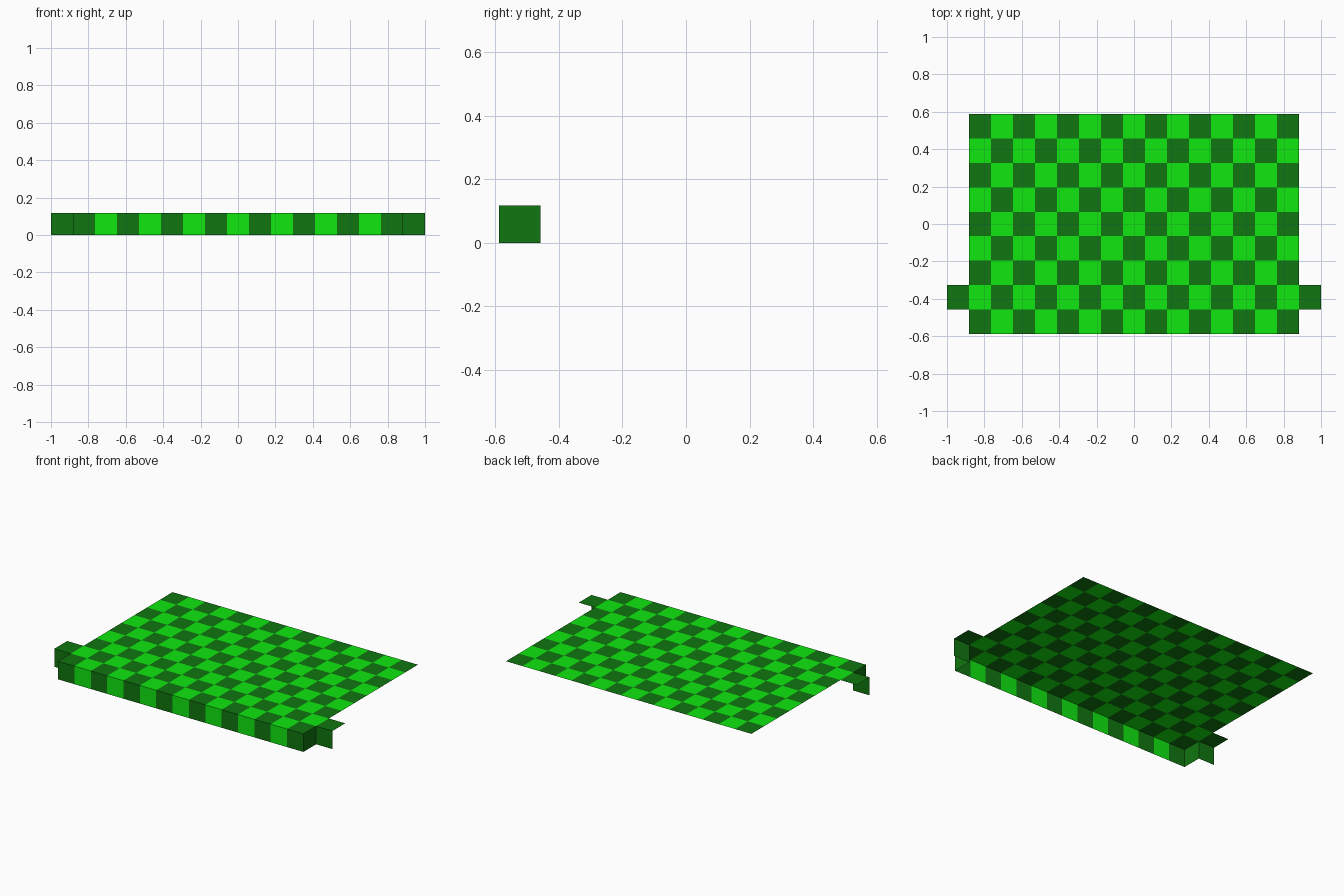
import bpy
import bmesh
from mathutils import Vector

if "Cube" in bpy.data.objects:
    bpy.data.objects.remove(bpy.data.objects["Cube"])

W = 2 / 17            # tile width and board height
D = 2 * W * 5 / 9     # tile depth
X0, Y0 = -7.5 * W, -4.5 * D


def material(name, color):
    m = bpy.data.materials.new(name)
    m.diffuse_color = color
    m.use_nodes = True
    m.node_tree.nodes["Principled BSDF"].inputs["Base Color"].default_value = m.diffuse_color
    return m


DARK = material("dark_green", (0.005, 0.18, 0.005, 1))
LIGHT = material("light_green", (0.005, 0.80, 0.005, 1))


def tile_sheet(name, origin, u, v, cols=1, rows=1):
    """Open checkered sheet; its normal is u x v and the first tile is dark."""
    bm = bmesh.new()
    o, u, v = Vector(origin), Vector(u), Vector(v)
    grid = [[bm.verts.new(o + u * i + v * j) for j in range(rows + 1)]
            for i in range(cols + 1)]
    for i in range(cols):
        for j in range(rows):
            f = bm.faces.new((grid[i][j], grid[i + 1][j],
                              grid[i + 1][j + 1], grid[i][j + 1]))
            f.material_index = (i + j) % 2
    mesh = bpy.data.meshes.new(name)
    bm.to_mesh(mesh)
    bm.free()
    mesh.materials.append(DARK)
    mesh.materials.append(LIGHT)
    obj = bpy.data.objects.new(name, mesh)
    bpy.context.collection.objects.link(obj)


right, back, up = (W, 0, 0), (0, D, 0), (0, 0, W)

# Checkered top and front apron
tile_sheet("board_top", (X0, Y0, W), right, back, 15, 9)
tile_sheet("front_apron", (X0, Y0, 0), right, up, 15, 1)

# Short return walls at the front corners
tile_sheet("right_return", (-X0, Y0, 0), back, up)
tile_sheet("left_return", (X0, Y0 + D, 0), (0, -D, 0), up)

# Side ears: one top tile and one front tile each
for side, x in (("left", X0 - W), ("right", -X0)):
    tile_sheet(side + "_ear_top", (x, Y0 + D, W), right, back)
    tile_sheet(side + "_ear_front", (x, Y0 + D, 0), right, up)
